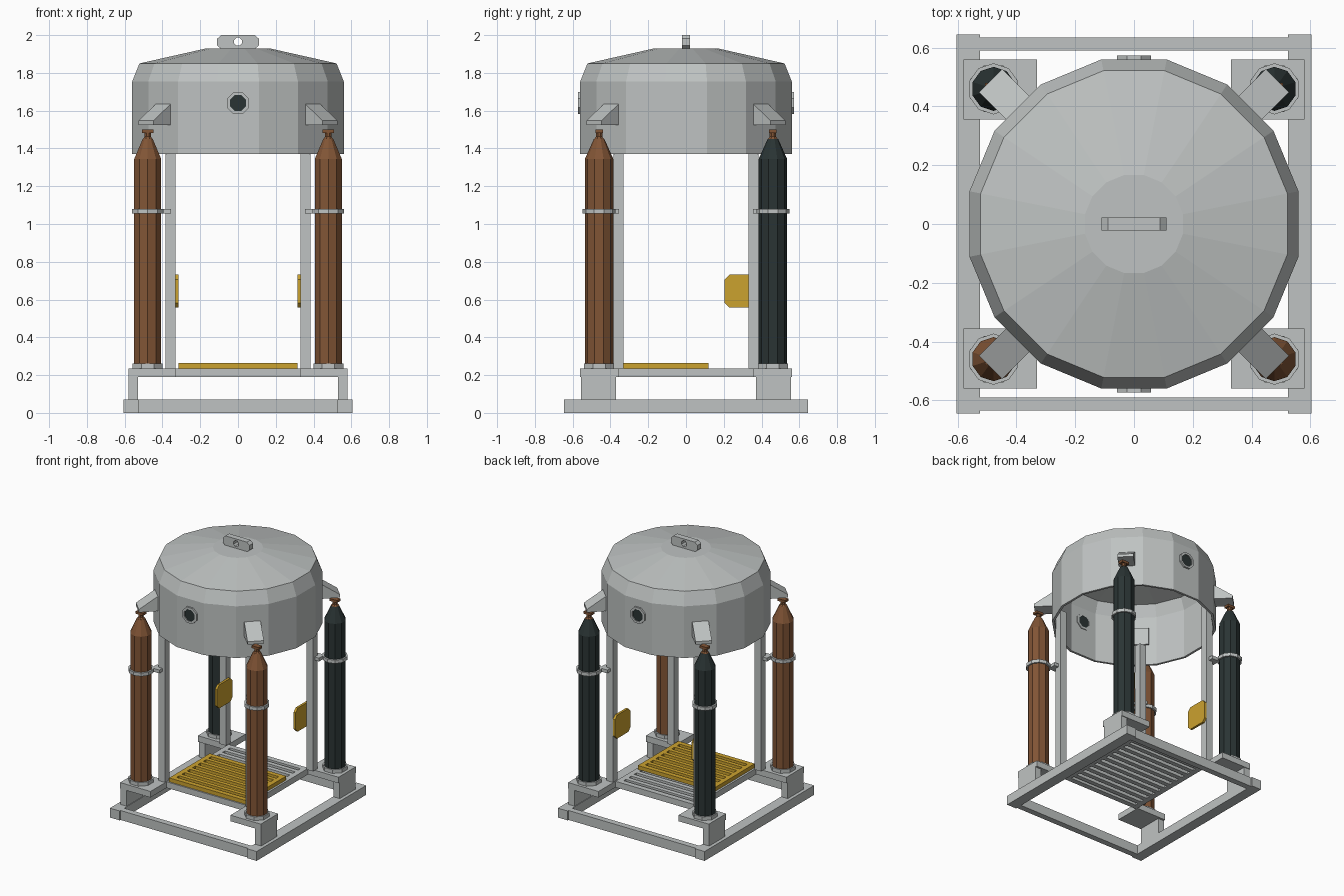
import bpy, bmesh, math
from mathutils import Matrix, Vector

if "Cube" in bpy.data.objects:
    bpy.data.objects.remove(bpy.data.objects["Cube"], do_unlink=True)


def material(name, rgb):
    m = bpy.data.materials.new(name)
    m.use_nodes = True
    m.diffuse_color = (*rgb, 1)
    m.node_tree.nodes["Principled BSDF"].inputs["Base Color"].default_value = (*rgb, 1)
    return m


GREY = material("pale grey steel", (0.52, 0.545, 0.54))
BROWN = material("brown paint", (0.22, 0.09, 0.036))
DARK = material("dark slate", (0.023, 0.034, 0.034))
YELLOW = material("safety yellow", (0.60, 0.36, 0.028))


def finish(name, bm, mat):
    bmesh.ops.recalc_face_normals(bm, faces=bm.faces)
    mesh = bpy.data.meshes.new(name)
    bm.to_mesh(mesh)
    bm.free()
    mesh.materials.append(mat)
    ob = bpy.data.objects.new(name, mesh)
    bpy.context.collection.objects.link(ob)
    return ob


def add_box(bm, x, y, z):
    size = [b - a for a, b in (x, y, z)]
    mid = [(a + b) / 2 for a, b in (x, y, z)]
    bmesh.ops.create_cube(bm, size=1, matrix=Matrix.Translation(mid) @ Matrix.Diagonal((*size, 1)))


def box(name, x, y, z, mat):
    bm = bmesh.new()
    add_box(bm, x, y, z)
    return finish(name, bm, mat)


def lathe(name, profile, sides, mat, centre=(0, 0, 0), turn=0.5, closed=False, tilt=None):
    """Turn (radius, height) points into a faceted solid."""
    bm = bmesh.new()
    rings = []
    for r, h in profile:
        angles = [math.tau * (i + turn) / sides for i in range(sides)]
        rings.append([bm.verts.new((r * math.cos(a), r * math.sin(a), h)) for a in angles])
    pairs = list(zip(rings, rings[1:]))
    if closed:
        pairs.append((rings[-1], rings[0]))
    else:
        bm.faces.new(rings[0])
        bm.faces.new(rings[-1])
    for a, b in pairs:
        for i in range(sides):
            j = (i + 1) % sides
            bm.faces.new((a[i], a[j], b[j], b[i]))
    if tilt:
        bmesh.ops.transform(bm, matrix=tilt, verts=bm.verts)
    bmesh.ops.translate(bm, vec=centre, verts=bm.verts)
    return finish(name, bm, mat)


def prism(name, points, push, mat):
    bm = bmesh.new()
    face = bm.faces.new([bm.verts.new(p) for p in points])
    out = bmesh.ops.extrude_face_region(bm, geom=[face])["geom"]
    bmesh.ops.translate(bm, vec=push, verts=[v for v in out if isinstance(v, bmesh.types.BMVert)])
    bm.faces.ensure_lookup_table()
    if not face.is_valid or len([f for f in bm.faces if len(f.verts) == len(points)]) < 2:
        bm.faces.new([v for v in face.verts])
    return finish(name, bm, mat)


def span(s, a, b):
    return tuple(sorted((s * a, s * b)))


# Open-bottomed bell with thin wall, faceted shoulder and domed roof
k = 1 / math.cos(math.pi / 16)
outer = [(0.56, 1.37), (0.56, 1.755), (0.522, 1.85), (0.167, 1.93)]
inner = [(0.15, 1.912), (0.51, 1.832), (0.543, 1.745), (0.543, 1.37)]
bell = lathe("bell_shell", [(r * k, z) for r, z in outer + inner], 16, GREY, closed=True)
lathe("bell_roof_cap", [(0.167 * k, 1.912), (0.167 * k, 1.93)], 16, GREY)

# Portholes front and back: steel ring around dark glass
for s, side in ((-1, "front"), (1, "back")):
    tilt = Matrix.Rotation(math.pi / 2, 4, "X")
    ring = [(0.063, -0.018), (0.063, 0.018), (0.046, 0.018), (0.046, -0.018)]
    lathe(side + "_porthole_ring", ring, 8, GREY, (0, s * 0.555, 1.64), closed=True, tilt=tilt)
    lathe(side + "_porthole_glass", [(0.047, -0.014), (0.047, 0.014)], 8, DARK,
          (0, s * 0.552, 1.64), tilt=tilt)

# Lifting eye: chamfered plate with a round hole
bm = bmesh.new()
rows = []
outline = [(0.11, 0.018), (0.088, 0.037), (-0.088, 0.037), (-0.11, 0.018)]
outline += [(-x, -z) for x, z in outline]
for y in (-0.022, 0.022):
    rim = [bm.verts.new((x, y, 1.963 + z)) for x, z in outline]
    hole = [bm.verts.new((0.023 * math.cos(a), y, 1.965 + 0.023 * math.sin(a)))
            for a in [math.tau * (i + 0.5) / 8 for i in range(8)]]
    rows.append((rim, hole))
(rim_a, hole_a), (rim_b, hole_b) = rows
for p, q in ((rim_a, hole_a), (rim_b, hole_b), (rim_a, rim_b), (hole_a, hole_b)):
    for i in range(8):
        j = (i + 1) % 8
        bm.faces.new((p[i], p[j], q[j], q[i]))
finish("lifting_eye", bm, GREY)

# Base frame
for s, side in ((-1, "right"), (1, "left")):
    box(side + "_base_rail", span(s, 0.525, 0.605), (-0.645, 0.645), (0, 0.07), GREY)
for s, side in ((-1, "front"), (1, "back")):
    box(side + "_base_rail", (-0.525, 0.525), span(s, 0.59, 0.635), (0, 0.07), GREY)

# Four corners: post, plate, strut, gas bottle, strap and bell bracket
for sy, depth in ((-1, "front"), (1, "back")):
    for sx, side in ((-1, "right"), (1, "left")):
        tag = depth + "_" + side + "_"
        cx, cy = sx * 0.478, sy * 0.46
        box(tag + "post", span(sx, 0.53, 0.58), span(sy, 0.37, 0.555), (0.07, 0.19), GREY)
        box(tag + "plate", span(sx, 0.33, 0.58), span(sy, 0.355, 0.56), (0.19, 0.235), GREY)
        box(tag + "strut", span(sx, 0.332, 0.385), span(sy, 0.332, 0.385), (0.235, 1.5), GREY)

        lathe(tag + "bottle_collar", [(0.086, 0.235), (0.086, 0.262)], 8, GREY, (cx, cy, 0))
        body = [(0.075, 0.25), (0.075, 1.345), (0.028, 1.45)]
        lathe(tag + "bottle", body, 10, BROWN if sy < 0 else DARK, (cx, cy, 0))
        neck = [(0.028, 1.45), (0.018, 1.462), (0.018, 1.49)]
        lathe(tag + "bottle_neck", neck, 8, BROWN, (cx, cy, 0))
        box(tag + "valve", (cx - 0.03, cx + 0.03), (cy - 0.02, cy + 0.02), (1.482, 1.5), BROWN)

        strap = [(0.087, 1.055), (0.087, 1.08), (0.073, 1.08), (0.073, 1.055)]
        lathe(tag + "strap", strap, 10, GREY, (cx, cy, 0), closed=True)
        box(tag + "strap_arm", span(sx, 0.355, 0.42), span(sy, 0.355, 0.42), (1.055, 1.08), GREY)

        # Sloped bracket pointing diagonally outwards
        out = Vector((sx, sy, 0)).normalized()
        across = Vector((-out.y, out.x, 0)) * 0.056
        shape = [(0.53, 1.655), (0.69, 1.547), (0.69, 1.525), (0.53, 1.525)]
        prism(tag + "bracket", [out * r - across + Vector((0, 0, z)) for r, z in shape],
              across * 2, GREY)


def grate(name, x, y, z, edge, bar, count, mat):
    """Rectangular frame filled with evenly spaced crosswise bars."""
    bm = bmesh.new()
    for a in (x[0], x[1] - edge):
        add_box(bm, (a, a + edge), y, z)
    for b in (y[0], y[1] - edge):
        add_box(bm, (x[0] + edge, x[1] - edge), (b, b + edge), z)
    step = (y[1] - y[0] - edge) / (count + 1)
    for i in range(1, count + 1):
        mid = y[0] + edge / 2 + step * i
        add_box(bm, (x[0] + edge, x[1] - edge), (mid - bar / 2, mid + bar / 2), z)
    return finish(name, bm, mat)


# Floor grating and the raised yellow hatch
grate("floor_grating", (-0.33, 0.33), (-0.37, 0.36), (0.19, 0.235), 0.04, 0.034, 10, GREY)
grate("floor_hatch", (-0.315, 0.315), (-0.36, 0.118), (0.235, 0.264), 0.036, 0.03, 6, YELLOW)

# Folded seats: chamfered plates against the back struts
lo, hi, bottom, top, c = 0.205, 0.385, 0.557, 0.732, 0.025
corners = [(lo + c, bottom), (hi - c, bottom), (hi, bottom + c), (hi, top - c),
           (hi - c, top), (lo + c, top), (lo, top - c), (lo, bottom + c)]
for s, side in ((-1, "right"), (1, "left")):
    prism(side + "_seat", [(s * 0.315, y, z) for y, z in corners], (s * 0.017, 0, 0), YELLOW)
